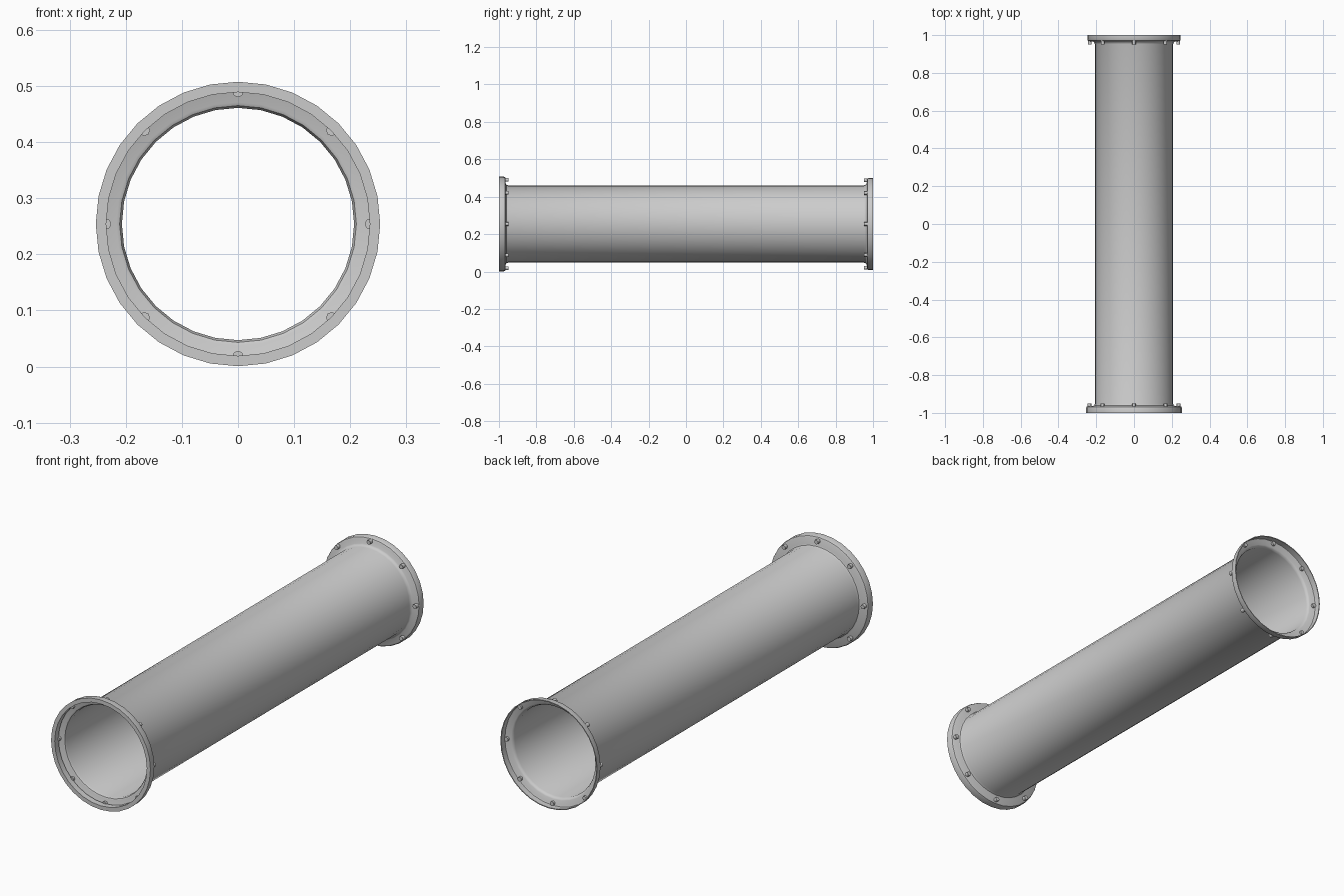
import bpy, bmesh, math
from mathutils import Matrix

if "Cube" in bpy.data.objects:
    bpy.data.objects.remove(bpy.data.objects["Cube"])

CZ = 0.254      # height of the pipe axis
SIDES = 32


def add_object(name, bm, angle):
    me = bpy.data.meshes.new(name)
    bm.to_mesh(me)
    bm.free()
    ob = bpy.data.objects.new(name, me)
    bpy.context.collection.objects.link(ob)
    bpy.ops.object.select_all(action='DESELECT')
    ob.select_set(True)
    bpy.context.view_layer.objects.active = ob
    bpy.ops.object.shade_smooth_by_angle(angle=math.radians(angle))
    return ob


def lathe(name, profile):
    """Spin (radius, y) points about the pipe axis."""
    bm = bmesh.new()
    rings = []
    for r, y in profile:
        rings.append([bm.verts.new((r * math.sin(2 * math.pi * i / SIDES), y,
                                    CZ + r * math.cos(2 * math.pi * i / SIDES)))
                      for i in range(SIDES)])
    for a, b in zip(rings, rings[1:]):
        for i in range(SIDES):
            j = (i + 1) % SIDES
            bm.faces.new((a[i], a[j], b[j], b[i]))
    bmesh.ops.recalc_face_normals(bm, faces=bm.faces)
    return add_object(name, bm, 35)


def bolts(name, y, depth, ring_r=0.236, count=8):
    """Ring of small bolts through a flange."""
    bm = bmesh.new()
    for k in range(count):
        a = 2 * math.pi * k / count
        m = (Matrix.Translation((ring_r * math.sin(a), y, CZ + ring_r * math.cos(a)))
             @ Matrix.Rotation(math.pi / 2, 4, 'X'))
        bmesh.ops.create_cone(bm, cap_ends=True, segments=8, radius1=0.01,
                              radius2=0.01, depth=depth, matrix=m)
    return add_object(name, bm, 50)


# thin pipe wall with flared flanges: wide front lip, thin back lip
lathe("pipe_with_flanges", [
    (0.235, -0.972), (0.235, -1.0), (0.2535, -1.0), (0.2535, -0.974),
    (0.251, -0.968), (0.246, -0.965), (0.217, -0.964), (0.211, -0.961),
    (0.207, -0.952),
    (0.207, 0.952), (0.211, 0.961), (0.217, 0.966), (0.238, 0.968),
    (0.244, 0.971), (0.247, 0.977), (0.247, 1.0), (0.243, 1.0), (0.243, 0.974),
])

# bolt rings
bolts("front_bolts", -0.962, 0.026)
bolts("back_bolts", 0.964, 0.026, ring_r=0.234)
